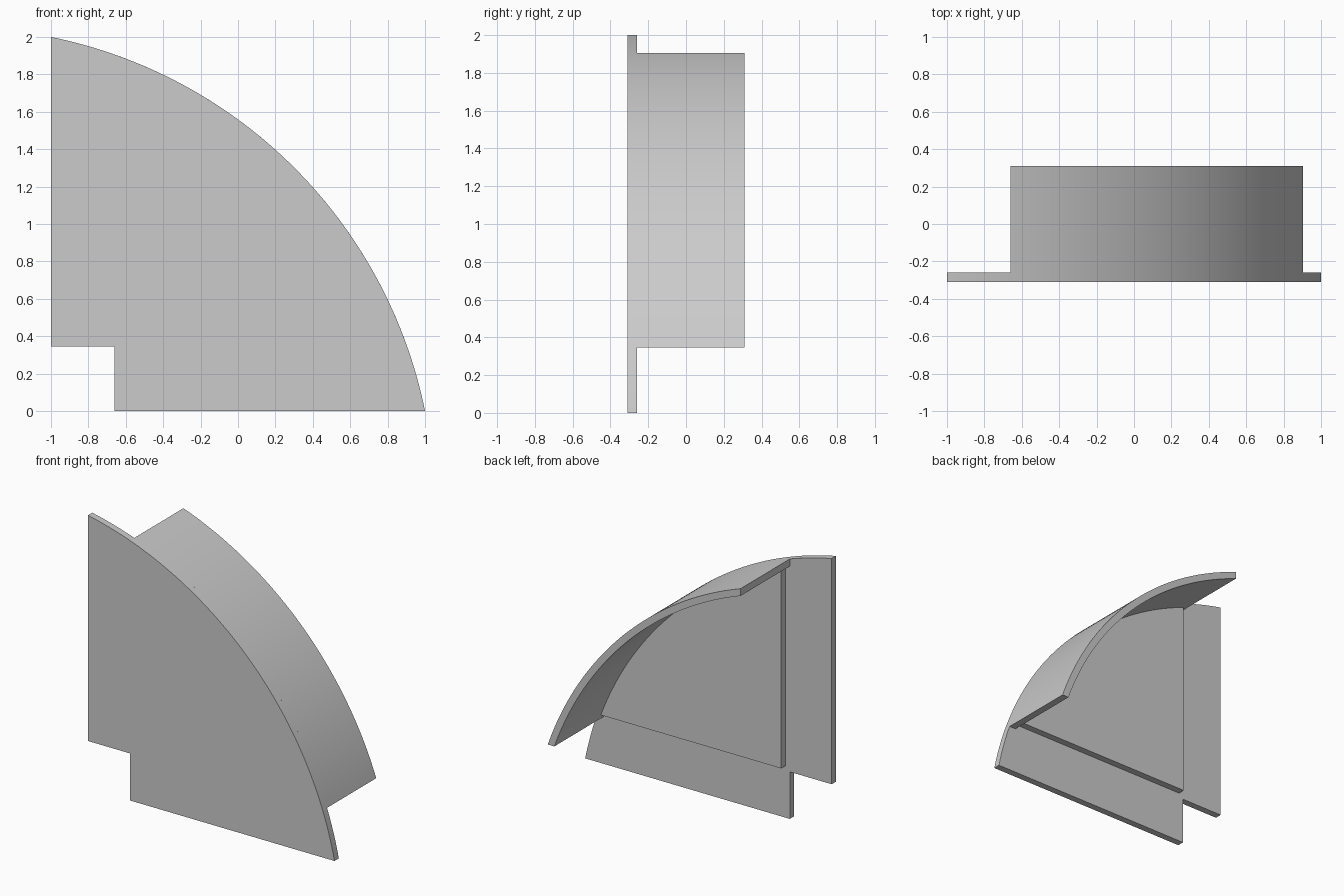
import bpy
import bmesh
from math import sqrt, atan2, cos, sin

cube = bpy.data.objects.get("Cube")
if cube:
    bpy.data.objects.remove(cube, do_unlink=True)

# One grey finish for every part
grey = bpy.data.materials.new("plain_grey")
grey.use_nodes = True
colour = (0.6, 0.6, 0.6, 1)
grey.diffuse_color = colour
grey.node_tree.nodes["Principled BSDF"].inputs["Base Color"].default_value = colour

# Shared arc centre, radius and sheet thickness
CX, CZ = -1.51, -0.51
RADIUS = sqrt(0.51 ** 2 + 2.51 ** 2)
SHEET = 0.05
FRONT = -0.31
BACK = 0.31
NOTCH_X, NOTCH_Z = -0.66, 0.345


def arc(radius, x_min, z_min, steps=64):
    """Arc points from the lower end at z_min to the upper end at x_min."""
    dx, dz = x_min - CX, z_min - CZ
    low = atan2(dz, sqrt(radius ** 2 - dz ** 2))
    high = atan2(sqrt(radius ** 2 - dx ** 2), dx)
    angles = [low + (high - low) * i / steps for i in range(steps + 1)]
    return [(CX + radius * cos(a), CZ + radius * sin(a)) for a in angles]


def extrude(name, outline, y_start, y_end):
    """Extrude an x-z outline along y."""
    bm = bmesh.new()
    face = bm.faces.new([bm.verts.new((x, y_start, z)) for x, z in outline])
    result = bmesh.ops.extrude_face_region(bm, geom=[face])
    moved = [v for v in result["geom"] if isinstance(v, bmesh.types.BMVert)]
    bmesh.ops.translate(bm, verts=moved, vec=(0, y_end - y_start, 0))
    bmesh.ops.recalc_face_normals(bm, faces=bm.faces)
    mesh = bpy.data.meshes.new(name)
    bm.to_mesh(mesh)
    bm.free()
    mesh.materials.append(grey)
    obj = bpy.data.objects.new(name, mesh)
    bpy.context.collection.objects.link(obj)
    bpy.ops.object.select_all(action="DESELECT")
    obj.select_set(True)
    bpy.context.view_layer.objects.active = obj
    bpy.ops.object.shade_smooth_by_angle()
    return obj


# Front plate: quarter sector with a square notch at its corner
corner = [(-1, NOTCH_Z), (NOTCH_X, NOTCH_Z), (NOTCH_X, 0)]
extrude("front_plate", arc(RADIUS, -1, 0) + corner, FRONT, FRONT + SHEET)

# Curved wall standing behind the plate, flush with its arc
outer = arc(RADIUS, NOTCH_X, NOTCH_Z)
inner = arc(RADIUS - SHEET, NOTCH_X, NOTCH_Z)
extrude("curved_wall", outer + inner[::-1], FRONT + SHEET, BACK)

# Backing panel fitted inside the wall
INSET = 0.035
px, pz = NOTCH_X + INSET, NOTCH_Z + INSET
extrude("backing_panel", arc(RADIUS - SHEET, px, pz) + [(px, pz)],
        FRONT + SHEET, FRONT + 2 * SHEET)
